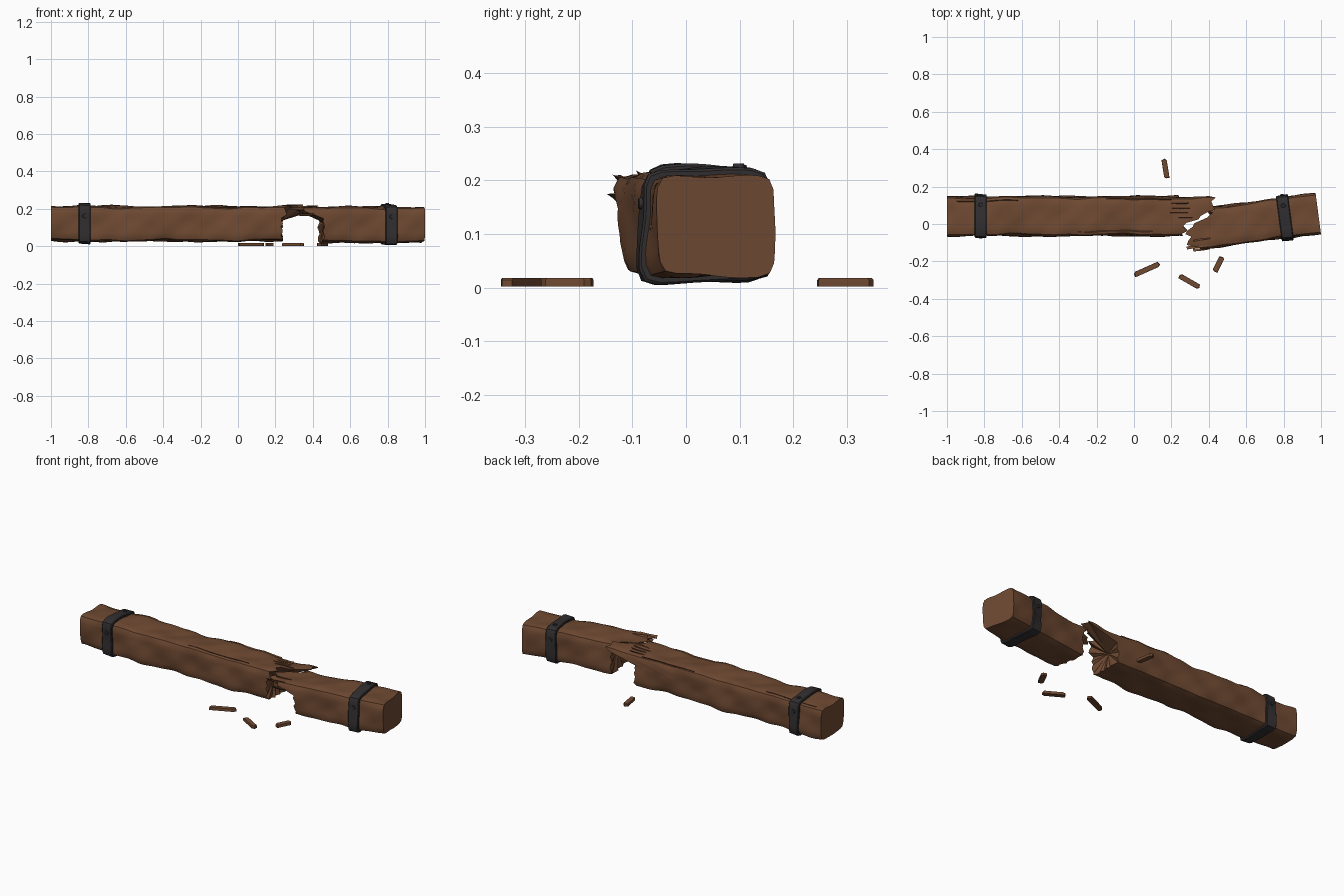
import bpy, bmesh, math, random
from mathutils import Vector, Matrix

random.seed(4)
old = bpy.data.objects.get("Cube")
if old:
    bpy.data.objects.remove(old, do_unlink=True)


def material(name, rgb, rough):
    m = bpy.data.materials.new(name)
    m.use_nodes = True
    m.diffuse_color = (*rgb, 1)
    bsdf = m.node_tree.nodes["Principled BSDF"]
    bsdf.inputs["Base Color"].default_value = (*rgb, 1)
    bsdf.inputs["Roughness"].default_value = rough
    return m


WOOD = material("brown wood", (0.16, 0.068, 0.032), 0.9)
IRON = material("dark iron", (0.032, 0.028, 0.03), 0.6)


def finish(name, bm, mat, angle=35):
    bmesh.ops.recalc_face_normals(bm, faces=bm.faces)
    mesh = bpy.data.meshes.new(name)
    bm.to_mesh(mesh)
    bm.free()
    mesh.materials.append(mat)
    ob = bpy.data.objects.new(name, mesh)
    bpy.context.collection.objects.link(ob)
    bpy.ops.object.select_all(action='DESELECT')
    ob.select_set(True)
    bpy.context.view_layer.objects.active = ob
    bpy.ops.object.shade_smooth_by_angle(angle=math.radians(angle))
    return ob


def smooth(lo, hi, v):
    t = max(0, min(1, (v - lo) / (hi - lo)))
    return t * t * (3 - 2 * t)


def unit_section(a):
    """Point on a rounded square of half size one."""
    c, s = math.cos(a), math.sin(a)
    r = (abs(c) ** 8 + abs(s) ** 8) ** (-1 / 8)
    return c * r, s * r


class Beam:
    """Hand-hewn timber: a wavy rounded square swept along a yawed axis."""

    def __init__(self, origin, yaw, half, phase, wave):
        self.origin, self.half, self.phase, self.wave = Vector(origin), half, phase, wave
        self.turn = Matrix.Rotation(yaw, 3, 'Z')

    def place(self, s, w, h):
        return self.origin + self.turn @ Vector((s, w, h))

    def skin(self, s, a, grow=0):
        u, v = unit_section(a)
        p = self.phase
        g = grow + self.wave * (math.sin(11 * s + p + 2 * a) + 0.6 * math.sin(23 * s + 2 * p - 3 * a)
                                + 0.35 * math.sin(41 * s + p + 5 * a))
        return self.place(s, u * (self.half[0] + g), v * (self.half[1] + g))


def loft(bm, rings):
    loops = [[bm.verts.new(p) for p in ring] for ring in rings]
    n = len(loops[0])
    for r0, r1 in zip(loops, loops[1:]):
        for i in range(n):
            bm.faces.new((r0[i], r0[(i + 1) % n], r1[(i + 1) % n], r1[i]))
    return loops


def build_beam(name, beam, start, broken, heart, sides=40, steps=44):
    """Flat sawn end at start, jagged end given by broken(u, v, i)."""
    angles = [2 * math.pi * i / sides for i in range(sides)]
    ends = [broken(*unit_section(a), i) for i, a in enumerate(angles)]
    bm = bmesh.new()
    rings = [[beam.skin(start + (e - start) * k / steps, a) for a, e in zip(angles, ends)]
             for k in range(steps + 1)]
    loops = loft(bm, rings)
    bm.faces.new(loops[0])
    hub = bm.verts.new(beam.place(heart, 0, 0.01))
    for i in range(sides):
        bm.faces.new((loops[-1][i], loops[-1][(i + 1) % sides], hub))
    finish(name, bm, WOOD)


# Two halves of the snapped beam
left = Beam((0, 0.042, 0.12), 0, (0.105, 0.093), 0.6, 0.004)
right = Beam((0.985, 0.057, 0.115), math.radians(7.5), (0.108, 0.095), 2.1, 0.0035)


def left_break(u, v, i):
    lip = smooth(0.25, 0.85, v)
    reach = 0.03 + 0.16 * smooth(-0.6, 0.45, u)
    return 0.235 + lip * (reach + 0.018 * (i % 3 - 1)) + 0.007 * math.sin(i * 2.3)


def right_break(u, v, i):
    lip = smooth(0.25, 0.85, v)
    reach = 0.16 - 0.13 * smooth(0.0, 0.7, u) - 0.05 * smooth(-0.8, -1, u)
    return -0.545 - lip * (reach + 0.02 * (i % 3 - 1)) + 0.006 * math.sin(i * 1.9)


build_beam("long_beam_half", left, -1.0, left_break, 0.215, steps=70)
build_beam("short_beam_half", right, 0.0, right_break, -0.53)


# Iron straps with rivets
def build_band(name, beam, s, half_width, thick):
    bm = bmesh.new()
    angles = [2 * math.pi * i / 40 for i in range(40)]
    w, c = half_width, 0.004
    outline = [(-w, -0.004), (-w, thick - c), (c - w, thick), (w - c, thick),
               (w, thick - c), (w, -0.004), (-w, -0.004)]
    loft(bm, [[beam.skin(s + d, a, g) for a in angles] for d, g in outline])
    bmesh.ops.remove_doubles(bm, verts=bm.verts, dist=1e-5)
    finish(name, bm, IRON)
    for side, a in (("front", math.radians(158)), ("top", math.radians(62)), ("back", math.radians(22))):
        base = beam.skin(s, a, thick)
        out = beam.turn @ (Vector((0, 0, 1)) if side == "top" else
                           Vector((0, -1 if side == "front" else 1, 0)))
        rot = out.to_track_quat('Z', 'Y').to_matrix().to_4x4()
        bm = bmesh.new()
        bmesh.ops.create_cone(bm, cap_ends=True, segments=10, radius1=0.013, radius2=0.010,
                              depth=0.012, matrix=Matrix.Translation(base) @ rot)
        finish(name + "_" + side + "_rivet", bm, IRON)


build_band("left_band", left, -0.82, 0.032, 0.012)
build_band("right_band", right, -0.18, 0.032, 0.012)


# Thin torn fibres lying along the break, and long cracks lifted from the skin
def sliver(name, beam, s0, s1, a, width, lift):
    bm = bmesh.new()
    rings = []
    for k in range(7):
        t = k / 6
        s = s0 + (s1 - s0) * t
        w = width * (0.15 + 0.85 * math.sin(math.pi * min(1, 0.15 + t * 0.85)))
        rings.append([beam.skin(s, a - w, -0.006), beam.skin(s, a, lift * t + 0.002),
                      beam.skin(s, a + w, -0.006)])
    loops = loft(bm, rings)
    bm.faces.new(loops[0])
    bm.faces.new(loops[-1])
    finish(name, bm, WOOD, 20)


for i, deg in enumerate((56, 68, 80, 94)):
    s0 = 0.19 + random.uniform(0, 0.03)
    sliver(f"torn_fibre_{i}", left, s0, s0 + random.uniform(0.09, 0.14), math.radians(deg), 0.035, 0.006)
for i, deg in enumerate((118, 133, 150)):
    s0 = -0.6 + random.uniform(-0.02, 0.02)
    sliver(f"front_fibre_{i}", right, s0, s0 - 0.09 - 0.02 * (i == 1), math.radians(deg), 0.06, 0.008)
for i, (s0, s1, deg) in enumerate(((-0.95, -0.62, 52), (-0.3, 0.1, 128), (-0.15, 0.2, 48))):
    sliver(f"long_crack_{i}", left, s0, s1, math.radians(deg), 0.03, 0.002)


# Loose chips on the ground
def chip(name, x, y, length, width, deg):
    l, w = length / 2, width / 2
    outline = [(-l, -w), (l * 0.8, -w), (l, -w * 0.3), (l * 0.9, w), (-l * 0.85, w), (-l, w * 0.4)]
    turn = Matrix.Translation((x, y, 0)) @ Matrix.Rotation(math.radians(deg), 4, 'Z')
    bm = bmesh.new()
    loops = loft(bm, [[turn @ Vector((px * k, py * k, z)) for px, py in outline]
                      for z, k in ((0.002, 1), (0.014, 1), (0.018, 0.94))])
    bm.faces.new(loops[0])
    bm.faces.new(loops[-1])
    finish(name, bm, WOOD, 20)


chip("chip_a", 0.07, -0.242, 0.15, 0.028, 24)
chip("chip_b", 0.297, -0.308, 0.125, 0.028, -30)
chip("chip_c", 0.452, -0.215, 0.09, 0.03, 63)
chip("chip_d", 0.168, 0.297, 0.105, 0.028, 99)
